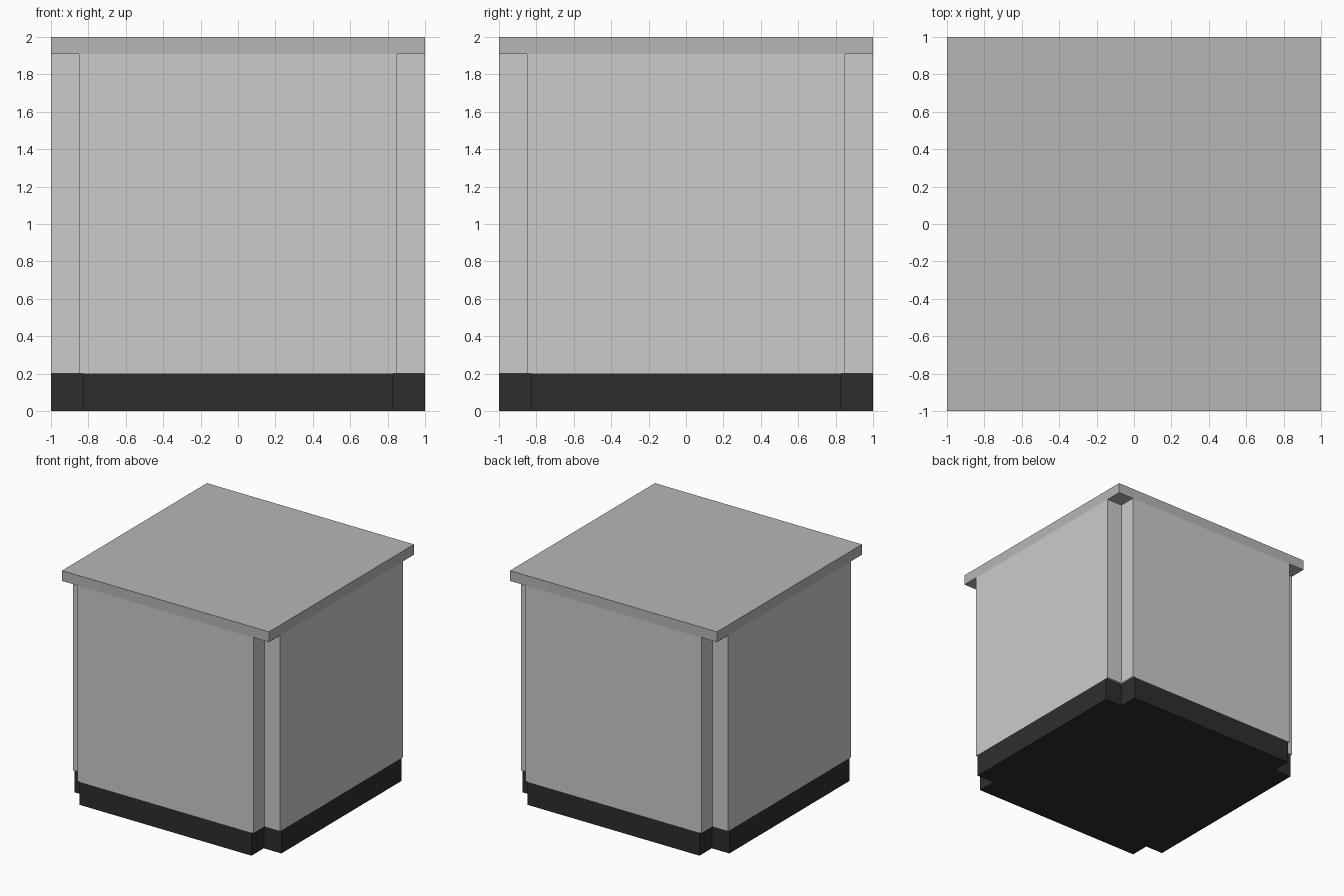
import bpy
import bmesh

if "Cube" in bpy.data.objects:
    bpy.data.objects.remove(bpy.data.objects["Cube"])


def material(name, value):
    m = bpy.data.materials.new(name)
    m.diffuse_color = (value, value, value, 1)
    m.use_nodes = True
    m.node_tree.nodes["Principled BSDF"].inputs["Base Color"].default_value = m.diffuse_color
    return m


def prism(name, outline, z0, z1, mat=None):
    """Extrude a flat outline from z0 up to z1."""
    bm = bmesh.new()
    face = bm.faces.new([bm.verts.new((x, y, z0)) for x, y in outline])
    ext = bmesh.ops.extrude_face_region(bm, geom=[face], use_keep_orig=True)
    for v in ext["geom"]:
        if isinstance(v, bmesh.types.BMVert):
            v.co.z = z1
    bmesh.ops.recalc_face_normals(bm, faces=bm.faces)
    mesh = bpy.data.meshes.new(name)
    bm.to_mesh(mesh)
    bm.free()
    obj = bpy.data.objects.new(name, mesh)
    bpy.context.collection.objects.link(obj)
    if mat:
        mesh.materials.append(mat)
    return obj


def notched_square(a):
    """Square of half-width 1 whose corners are cut in to +-a."""
    pts = []
    corner = [(1, -a), (1, a), (a, a)]
    for _ in range(4):
        pts += corner
        corner = [(-y, x) for x, y in corner]
    return pts


dark = material("dark_plinth", 0.027)
mid = material("mid_grey", 0.47)

# Plinth with slightly deeper corner notches
prism("plinth", notched_square(0.83), 0, 0.2, dark)
# Cabinet body with notched corners
prism("body", notched_square(0.85), 0.2, 1.91)
# Square top slab covering the notches
prism("top_slab", [(-1, -1), (1, -1), (1, 1), (-1, 1)], 1.91, 2.0, mid)
